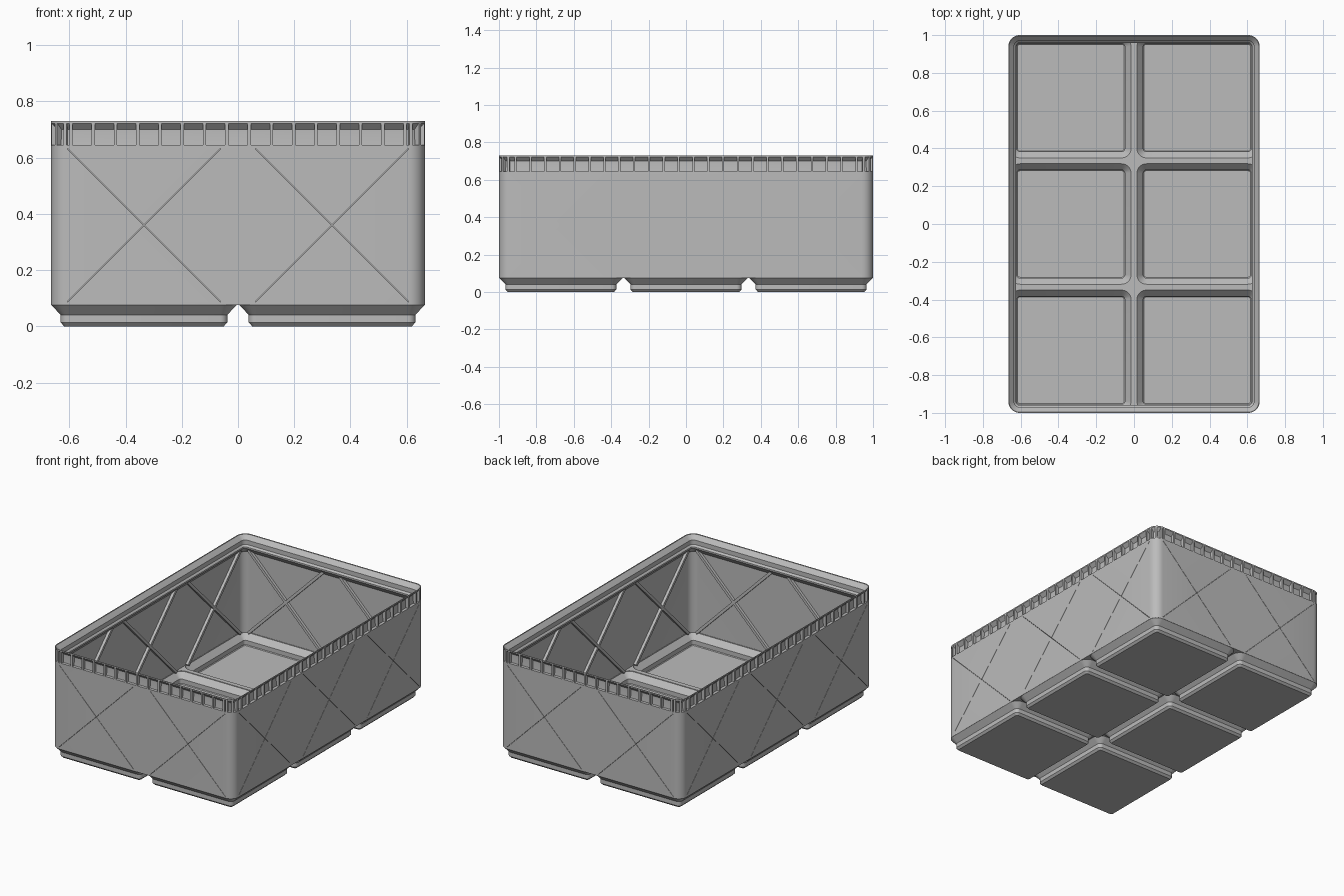
import bpy, bmesh, math
from mathutils import Matrix, Vector

if "Cube" in bpy.data.objects:
    bpy.data.objects.remove(bpy.data.objects["Cube"])

HX, HY, R = 0.665, 1.0, 0.06      # outer half sizes and corner radius
PITCH = 0.669                     # cell spacing
CELLS = [(x, y) for x in (-PITCH / 2, PITCH / 2) for y in (-PITCH, 0, PITCH)]

grey = bpy.data.materials.new("plain_grey")
grey.diffuse_color = (0.5, 0.5, 0.5, 1)
grey.use_nodes = True
grey.node_tree.nodes["Principled BSDF"].inputs["Base Color"].default_value = grey.diffuse_color


def finish(name, bm):
    bmesh.ops.recalc_face_normals(bm, faces=bm.faces)
    me = bpy.data.meshes.new(name)
    bm.to_mesh(me)
    bm.free()
    me.materials.append(grey)
    ob = bpy.data.objects.new(name, me)
    bpy.context.collection.objects.link(ob)
    return ob


def loft(bm, hx, hy, r, profile, cx=0, cy=0, seg=8):
    """Closed solid of rounded rectangles; profile holds (inset, z) pairs."""
    rings = []
    for d, z in profile:
        ring, rad = [], max(r - d, 0.006)
        for q, (sx, sy) in enumerate(((1, 1), (-1, 1), (-1, -1), (1, -1))):
            for i in range(seg + 1):
                a = math.pi / 2 * (q + i / seg)
                ring.append(bm.verts.new((cx + sx * (hx - d - rad) + rad * math.cos(a),
                                          cy + sy * (hy - d - rad) + rad * math.sin(a), z)))
        rings.append(ring)
    n = len(rings[0])
    for a, b in zip(rings, rings[1:]):
        for i in range(n):
            bm.faces.new((a[i], a[(i + 1) % n], b[(i + 1) % n], b[i]))
    bm.faces.new(rings[0][::-1])
    bm.faces.new(rings[-1])


def boolean(ob, other, op):
    m = ob.modifiers.new(op, 'BOOLEAN')
    m.operation, m.object, m.solver = op, other, 'EXACT'
    bpy.context.view_layer.objects.active = ob
    bpy.ops.object.modifier_apply(modifier=m.name)
    bpy.data.objects.remove(other)


def frame(px, py, ang):
    """Local x points out of the wall, y runs along it, z is up."""
    return Matrix.Translation((px, py, 0)) @ Matrix.Rotation(ang, 4, 'Z')


def walls():
    """Yield a frame for every cell panel of the four walls."""
    for s, ang in ((1, 0), (-1, math.pi)):
        for t in (-PITCH, 0, PITCH):
            yield frame(s * HX, t, ang)
        for t in (-PITCH / 2, PITCH / 2):
            yield frame(t, s * HY, ang + math.pi / 2)


def diagonals(bm, sign, d0, d1, width, length):
    """One diagonal strip per panel, spanning insets d0 to d1."""
    for f in walls():
        m = (f @ Matrix.Translation((-(d0 + d1) / 2, 0, 0.36))
             @ Matrix.Rotation(sign * math.pi / 4, 4, 'X')
             @ Matrix.Diagonal((d1 - d0, width, length, 1)))
        bmesh.ops.create_cube(bm, size=1, matrix=m)


# Outer body with a recessed band below the rim
bm = bmesh.new()
loft(bm, HX, HY, R, [(0, 0.076), (0, 0.645), (0.018, 0.6455), (0.021, 0.68),
                     (0.021, 0.70), (0, 0.722), (0, 0.73)])
body = finish("bin_body", bm)

# Stepped feet
bm = bmesh.new()
for x, y in CELLS:
    loft(bm, 0.3307, 0.3307, R, [(0.047, 0), (0.0343, 0.013), (0.0343, 0.041),
                                 (0.0005, 0.0755), (0.002, 0.08)], x, y)
boolean(body, finish("feet", bm), 'UNION')

# Main cavity with the stepped inner lip
bm = bmesh.new()
loft(bm, HX, HY, R, [(0.01, 0.085), (0.01, 0.615), (0.041, 0.65), (0.041, 0.66),
                     (0.030, 0.671), (0.030, 0.70), (0.004, 0.727), (0.004, 0.75)])
boolean(body, finish("cavity", bm), 'DIFFERENCE')

# Hollows inside the feet
bm = bmesh.new()
for x, y in CELLS:
    loft(bm, 0.319, 0.319, 0.05, [(0.037, 0.012), (0.033, 0.017), (0.033, 0.046),
                                  (0, 0.081), (0, 0.1)], x, y)
boolean(body, finish("foot_hollows", bm), 'DIFFERENCE')

# Hairline diagonal slits in the outside of the walls
for sign in (1, -1):
    bm = bmesh.new()
    diagonals(bm, sign, -0.01, 0.013, 0.002, 0.77)
    boolean(body, finish("slits", bm), 'DIFFERENCE')

# Diagonal ribs on the inside of the walls
ribs = []
for sign, name in ((1, "rising_ribs"), (-1, "falling_ribs")):
    bm = bmesh.new()
    diagonals(bm, sign, 0.007, 0.028, 0.018, 0.775)
    ribs.append(finish(name, bm))

# Small upright bars across the recessed band
bar_frames = []
for s, ang in ((1, 0), (-1, math.pi)):
    for k in range(12):
        for side in (1, -1):
            t = side * (0.04 + 0.0792 * k)
            bar_frames.append(frame(s * HX, t, ang))
            if k < 8:
                bar_frames.append(frame(t, s * HY, ang + math.pi / 2))
for q, (sx, sy) in enumerate(((1, 1), (-1, 1), (-1, -1), (1, -1))):
    for deg in (10, 45, 80):
        a = math.radians(90 * q + deg)
        bar_frames.append(frame(sx * (HX - R) + R * math.cos(a),
                                sy * (HY - R) + R * math.sin(a), a))
bm = bmesh.new()
section = [(0, 0.644), (-0.022, 0.644), (-0.023, 0.70), (-0.003, 0.721), (0, 0.722)]
for f in bar_frames:
    ends = [[bm.verts.new(f @ Vector((d, t, z))) for d, z in section]
            for t in (-0.006, 0.006)]
    bm.faces.new(ends[0])
    bm.faces.new(ends[1][::-1])
    for i in range(5):
        j = (i + 1) % 5
        bm.faces.new((ends[0][i], ends[1][i], ends[1][j], ends[0][j]))
finish("rim_bars", bm)

# Smooth rounded corners, crisp edges
bpy.ops.object.select_all(action='DESELECT')
body.select_set(True)
bpy.context.view_layer.objects.active = body
bpy.ops.object.shade_smooth_by_angle(angle=math.radians(25))
